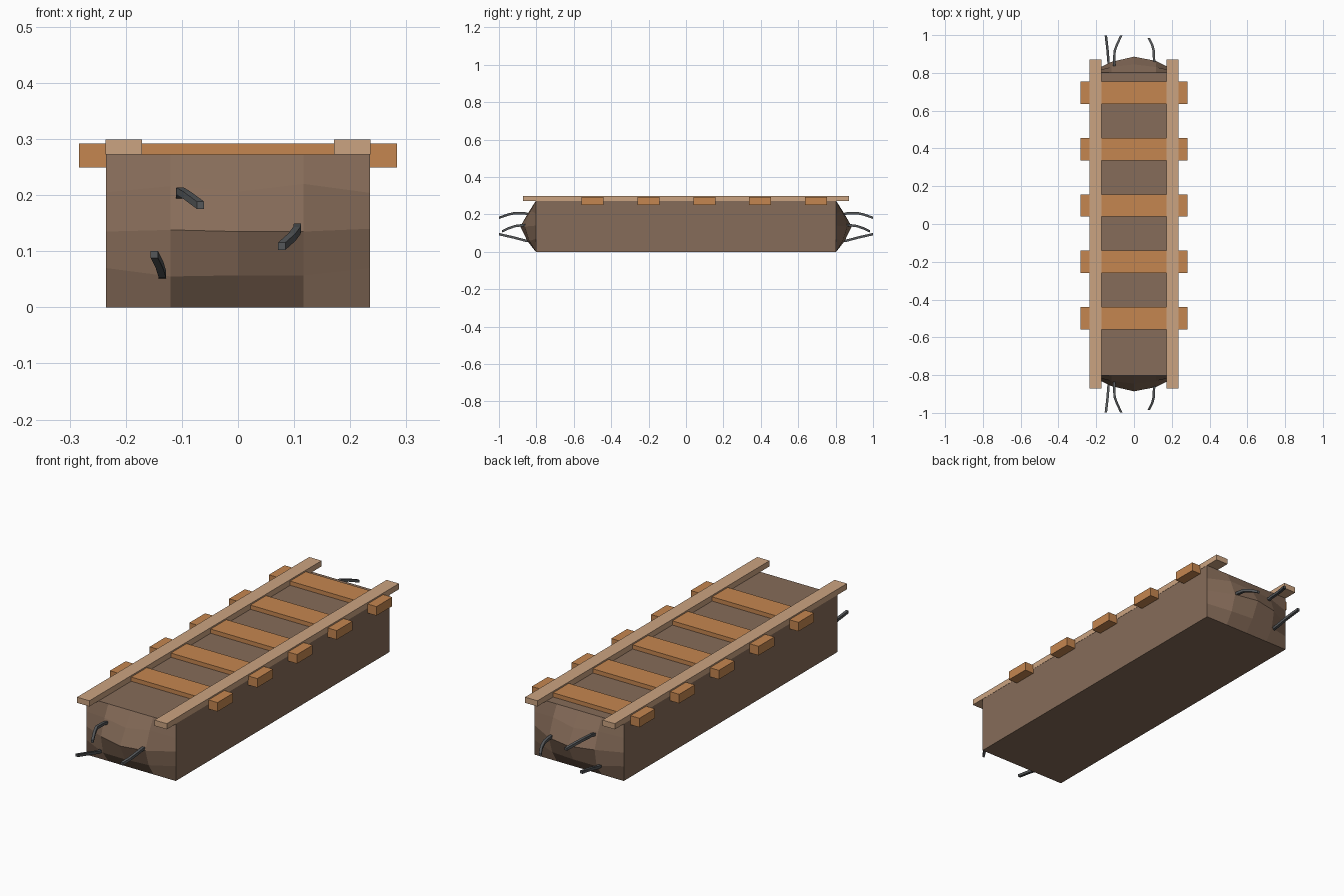
import bpy, bmesh, math

if "Cube" in bpy.data.objects:
    bpy.data.objects.remove(bpy.data.objects["Cube"])


def material(name, rgb):
    m = bpy.data.materials.new(name)
    m.diffuse_color = (*rgb, 1)
    m.use_nodes = True
    m.node_tree.nodes["Principled BSDF"].inputs["Base Color"].default_value = m.diffuse_color
    return m


EARTH = material("earth", (0.24, 0.15, 0.10))
TIE = material("tie_wood", (0.56, 0.24, 0.08))
RAIL = material("rail_wood", (0.60, 0.37, 0.22))
STEEL = material("steel", (0.09, 0.095, 0.10))


def mesh_object(name, bm, mat):
    bmesh.ops.recalc_face_normals(bm, faces=bm.faces)
    me = bpy.data.meshes.new(name)
    bm.to_mesh(me)
    bm.free()
    me.materials.append(mat)
    ob = bpy.data.objects.new(name, me)
    bpy.context.collection.objects.link(ob)
    return ob


def box(name, lo, hi, mat):
    bm = bmesh.new()
    bmesh.ops.create_cube(bm, size=1)
    for v in bm.verts:
        v.co = [(a + b) / 2 + c * (b - a) for a, b, c in zip(lo, hi, v.co)]
    return mesh_object(name, bm, mat)


# Roadbed block: long box whose two broken ends bulge out as faceted grids
XS = (-0.235, -0.12, 0, 0.117, 0.235)
ROWS = (  # height per column, then bulge per column
    ((0, 0, 0, 0, 0), (0, 0, 0, 0, 0)),
    ((0.07, 0.055, 0.057, 0.057, 0.07), (0, 0.04, 0.045, 0.035, 0)),
    ((0.135, 0.138, 0.135, 0.135, 0.14), (0, 0.055, 0.083, 0.06, 0)),
    ((0.205, 0.216, 0.206, 0.22, 0.204), (0, 0.028, 0.042, 0.028, 0)),
    ((0.272,) * 5, (0, 0, 0, 0, 0)),
)
bm = bmesh.new()
ends = []
for s in (-1, 1):
    g = [[bm.verts.new((XS[i], s * (0.803 + d[i]), z[i])) for i in range(5)]
         for z, d in ROWS]
    for j in range(4):
        for i in range(4):
            bm.faces.new((g[j][i], g[j][i + 1], g[j + 1][i + 1], g[j + 1][i]))
    rim = (g[0] + [g[j][4] for j in (1, 2, 3)] + g[4][::-1]
           + [g[j][0] for j in (3, 2, 1)])
    ends.append(rim)
for k in range(16):
    n = (k + 1) % 16
    bm.faces.new((ends[0][k], ends[0][n], ends[1][n], ends[1][k]))
mesh_object("roadbed_block", bm, EARTH)

# Cross ties, sunk into the top of the block
for k in range(5):
    y = -0.499 + 0.2985 * k
    box(f"cross_tie_{k + 1}", (-0.283, y - 0.059, 0.249), (0.283, y + 0.059, 0.292), TIE)

# Rails
box("rail_left", (-0.236, -0.872, 0.272), (-0.171, 0.872, 0.299), RAIL)
box("rail_right", (0.171, -0.872, 0.272), (0.236, 0.872, 0.299), RAIL)

# Bent square reinforcing bars sticking out of both ends
BARS = (
    ((-0.104, 0.79, 0.19), (-0.104, 0.86, 0.205), (-0.103, 0.915, 0.207),
     (-0.09, 0.95, 0.199), (-0.067, 0.999, 0.182)),
    ((0.106, 0.79, 0.143), (0.106, 0.87, 0.143), (0.105, 0.915, 0.137),
     (0.096, 0.95, 0.125), (0.078, 0.984, 0.109)),
    ((-0.134, 0.79, 0.053), (-0.135, 0.86, 0.060), (-0.140, 0.92, 0.076),
     (-0.149, 0.999, 0.094)),
)
for s, side in ((-1, "front"), (1, "back")):
    for n, pts in enumerate(BARS):
        bm = bmesh.new()
        rings = [[bm.verts.new((x + a * 0.0065, s * y, z + b * 0.0065))
                  for a, b in ((-1, -1), (1, -1), (1, 1), (-1, 1))]
                 for x, y, z in pts]
        for r, q in zip(rings, rings[1:]):
            for k in range(4):
                m = (k + 1) % 4
                bm.faces.new((r[k], r[m], q[m], q[k]))
        bm.faces.new(rings[0])
        bm.faces.new(rings[-1])
        mesh_object(f"rebar_{side}_{n + 1}", bm, STEEL)
